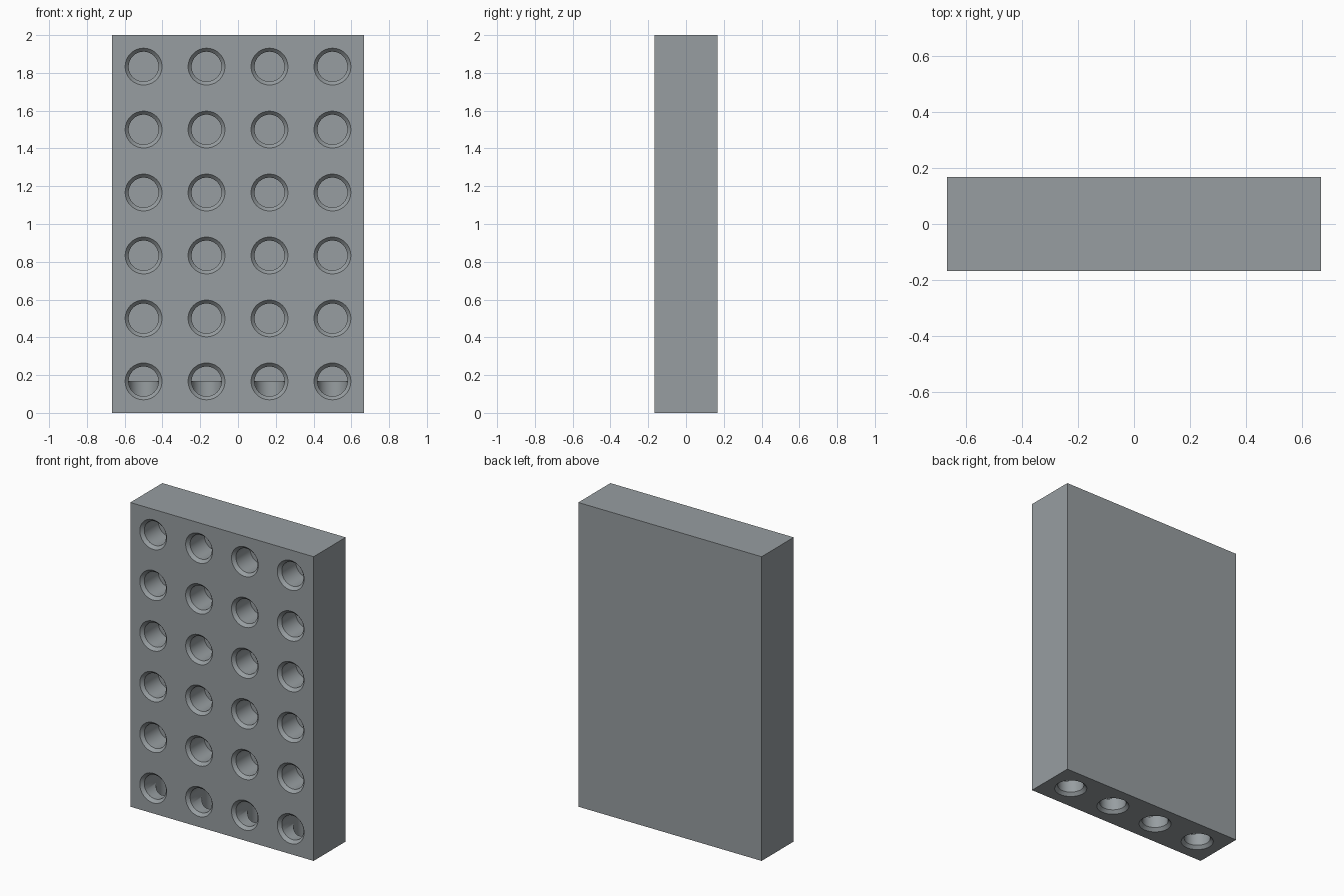
import bpy, bmesh, math
from mathutils import Matrix

if "Cube" in bpy.data.objects:
    bpy.data.objects.remove(bpy.data.objects["Cube"])

CELL = 1 / 3                 # hole spacing and panel thickness
COLS, ROWS = 4, 6
SEGS = 48
R_RIM, R_BORE, CHAMFER, DEPTH = 0.0975, 0.079, 0.02, CELL / 2


def new_object(name, bm):
    mesh = bpy.data.meshes.new(name)
    bmesh.ops.recalc_face_normals(bm, faces=bm.faces)
    bm.to_mesh(mesh)
    bm.free()
    obj = bpy.data.objects.new(name, mesh)
    bpy.context.collection.objects.link(obj)
    return obj


def add_bore(bm, matrix):
    """Chamfered blind hole, drilled along local +z from the surface."""
    profile = [(R_RIM, -0.02), (R_RIM, 0), (R_BORE, CHAMFER), (R_BORE, DEPTH)]
    rings = []
    for r, h in profile:
        ring = bmesh.ops.create_circle(bm, segments=SEGS, radius=r,
                                       matrix=matrix @ Matrix.Translation((0, 0, h)))
        rings.append(ring["verts"])
    for a, b in zip(rings, rings[1:]):
        for i in range(SEGS):
            j = (i + 1) % SEGS
            bm.faces.new((a[i], a[j], b[j], b[i]))
    bm.faces.new(rings[0])
    bm.faces.new(rings[-1])


# Panel body
bm = bmesh.new()
bmesh.ops.create_cube(bm, size=1, matrix=Matrix.Translation((0, 0, 1))
                      @ Matrix.Diagonal((COLS * CELL, CELL, ROWS * CELL, 1)))
panel = new_object("panel", bm)

# Slate grey colour
slate = bpy.data.materials.new("slate_grey")
slate.diffuse_color = (0.31, 0.34, 0.355, 1)
slate.use_nodes = True
slate.node_tree.nodes["Principled BSDF"].inputs["Base Color"].default_value = slate.diffuse_color
panel.data.materials.append(slate)

xs = [(i - (COLS - 1) / 2) * CELL for i in range(COLS)]

# Front grid of holes
front = bmesh.new()
into_front = Matrix.Rotation(-math.pi / 2, 4, "X")   # local +z -> world +y
for x in xs:
    for row in range(ROWS):
        add_bore(front, Matrix.Translation((x, -CELL / 2, (row + 0.5) * CELL)) @ into_front)

# Row of holes in the bottom edge, opening into the lowest front holes
bottom = bmesh.new()
for x in xs:
    add_bore(bottom, Matrix.Translation((x, 0, 0)))

# Drill both sets
bpy.context.view_layer.objects.active = panel
panel.select_set(True)
for name, cutter_bm in (("front_hole_cutter", front), ("bottom_hole_cutter", bottom)):
    cutter = new_object(name, cutter_bm)
    cutter.data.materials.append(slate)
    cutter.hide_render = True
    mod = panel.modifiers.new(name, "BOOLEAN")
    mod.operation = "DIFFERENCE"
    mod.solver = "EXACT"
    mod.object = cutter
    bpy.ops.object.modifier_apply(modifier=mod.name)
    bpy.data.objects.remove(cutter)

bpy.ops.object.shade_smooth_by_angle(angle=math.radians(30))
